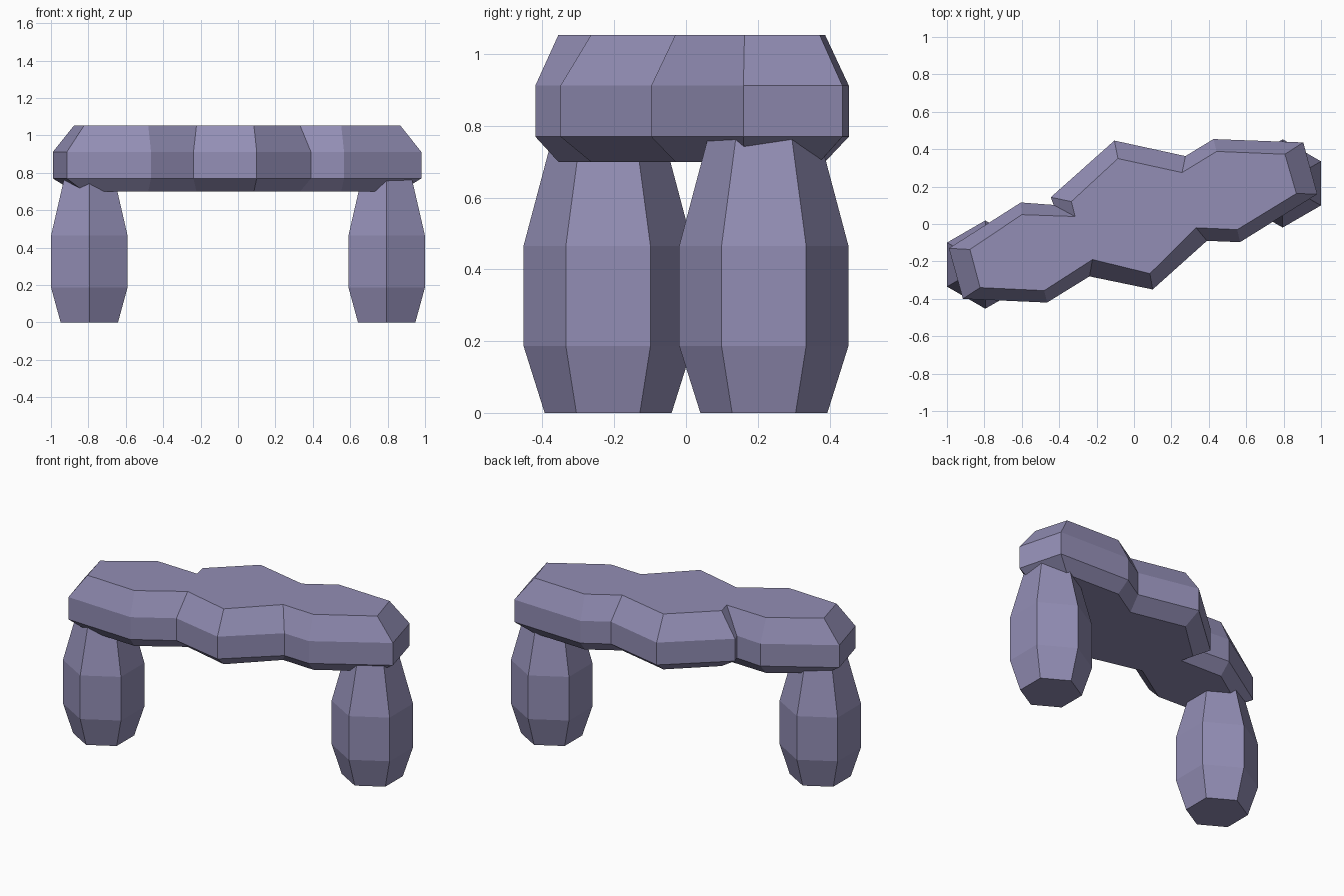
import bpy, bmesh, math

if "Cube" in bpy.data.objects:
    bpy.data.objects.remove(bpy.data.objects["Cube"])

stone = bpy.data.materials.new("stone")
stone.diffuse_color = (0.29, 0.27, 0.46, 1)
stone.use_nodes = True
stone.node_tree.nodes["Principled BSDF"].inputs["Base Color"].default_value = stone.diffuse_color


def loft(name, rings):
    """Join equal-length rings of points with flat quads and cap both ends."""
    bm = bmesh.new()
    loops = [[bm.verts.new(p) for p in ring] for ring in rings]
    n = len(loops[0])
    for a, b in zip(loops, loops[1:]):
        for i in range(n):
            j = (i + 1) % n
            bm.faces.new((a[i], a[j], b[j], b[i]))
    bm.faces.new(loops[0][::-1])
    bm.faces.new(loops[-1])
    bmesh.ops.recalc_face_normals(bm, faces=bm.faces)
    mesh = bpy.data.meshes.new(name)
    bm.to_mesh(mesh)
    bm.free()
    mesh.materials.append(stone)
    obj = bpy.data.objects.new(name, mesh)
    bpy.context.collection.objects.link(obj)
    return obj


# Hexagonal barrel-shaped legs: (height, radius), tops buried in the slab
leg_profile = [(0, 0.177), (0.187, 0.236), (0.465, 0.236), (0.80, 0.147)]
for name, cx, cy in (("left_leg", -0.795, -0.217), ("right_leg", 0.795, 0.217)):
    loft(name, [[(cx + r * math.cos(math.radians(90 + 60 * k)),
                  cy + r * math.sin(math.radians(90 + 60 * k)), z)
                 for k in range(6)] for z, r in leg_profile])

# Slab outline at its widest, and the inset outline of its top and bottom
outer = [(-0.99, -0.13), (-0.915, -0.40), (-0.465, -0.42), (-0.238, -0.28),
         (0.10, -0.35), (0.39, -0.09), (0.567, -0.097), (0.98, 0.16),
         (0.905, 0.436), (0.425, 0.454), (0.275, 0.363), (-0.105, 0.446),
         (-0.445, 0.143), (-0.43, 0.102), (-0.605, 0.115)]
inner = [(-0.877, -0.136), (-0.823, -0.34), (-0.48, -0.356), (-0.222, -0.19),
         (0.085, -0.265), (0.332, -0.02), (0.552, -0.03), (0.868, 0.163),
         (0.807, 0.373), (0.442, 0.388), (0.257, 0.275), (-0.086, 0.35),
         (-0.335, 0.12), (-0.315, 0.04), (-0.60, 0.05)]
loft("slab", [[(x, y, z) for x, y in outline] for outline, z in
              ((inner, 0.70), (outer, 0.77), (outer, 0.912), (inner, 1.053))])
